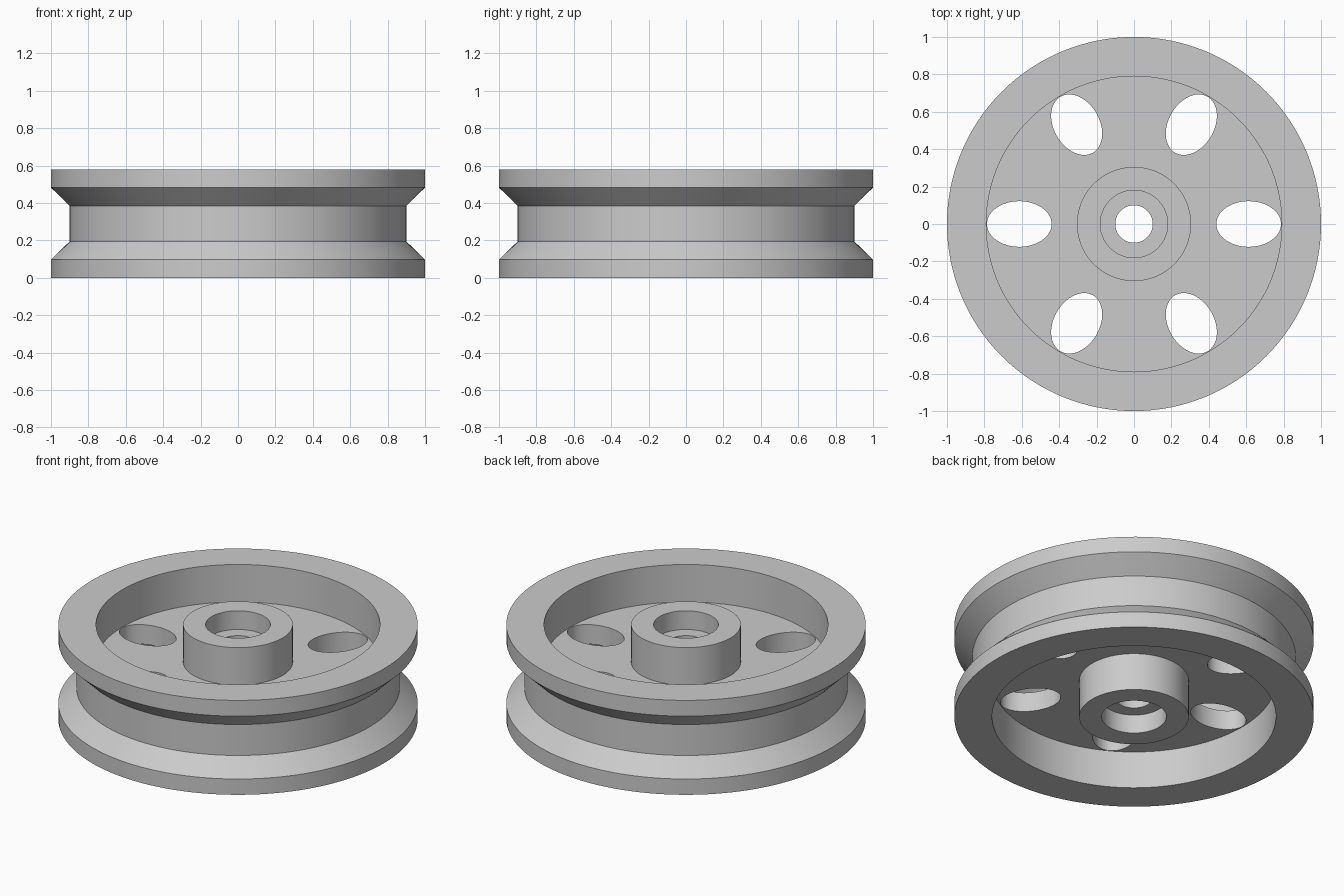
import bpy
import bmesh
import math
from mathutils import Matrix

cube = bpy.data.objects.get("Cube")
if cube:
    bpy.data.objects.remove(cube)

HEIGHT = 0.58
SEGMENTS = 128
HOLES = 6

grey = bpy.data.materials.new("light_grey")
grey.use_nodes = True
grey.diffuse_color = (0.6, 0.6, 0.6, 1)
grey.node_tree.nodes["Principled BSDF"].inputs["Base Color"].default_value = (0.6, 0.6, 0.6, 1)


def add_object(name, bm):
    bmesh.ops.recalc_face_normals(bm, faces=bm.faces)
    mesh = bpy.data.meshes.new(name)
    bm.to_mesh(mesh)
    bm.free()
    mesh.materials.append(grey)
    obj = bpy.data.objects.new(name, mesh)
    bpy.context.collection.objects.link(obj)
    return obj


def lathe(name, profile):
    """Turn a closed (radius, z) profile around the z axis."""
    bm = bmesh.new()
    verts = [bm.verts.new((r, 0, z)) for r, z in profile]
    edges = [bm.edges.new((v, verts[i - 1])) for i, v in enumerate(verts)]
    bmesh.ops.spin(bm, geom=verts + edges, axis=(0, 0, 1), cent=(0, 0, 0),
                   angle=math.tau, steps=SEGMENTS, use_merge=True)
    bmesh.ops.remove_doubles(bm, verts=bm.verts, dist=1e-5)
    return add_object(name, bm)


# Lower half of the section, from the groove floor in to the axle bore
lower = [(0.9, 0.195), (1.0, 0.097), (1.0, 0), (0.79, 0),   # groove and rim
         (0.79, 0.23), (0.305, 0.23),                       # web
         (0.305, 0), (0.18, 0), (0.18, 0.115), (0.1, 0.115)]  # hub
upper = [(r, HEIGHT - z) for r, z in reversed(lower)]
wheel = lathe("pulley_wheel", lower + upper)

# Ring of oval lightening holes through the web
bm = bmesh.new()
for i in range(HOLES):
    place = (Matrix.Rotation(math.tau * i / HOLES, 4, "Z")
             @ Matrix.Translation((0.613, 0, HEIGHT / 2))
             @ Matrix.Diagonal((0.173, 0.122, 1, 1)))
    bmesh.ops.create_cone(bm, cap_ends=True, segments=64, radius1=1, radius2=1,
                          depth=0.3, matrix=place)
cutter = add_object("hole_cutter", bm)
cutter.hide_render = True

cut = wheel.modifiers.new("holes", "BOOLEAN")
cut.operation = "DIFFERENCE"
cut.solver = "EXACT"
cut.object = cutter

bpy.ops.object.select_all(action="DESELECT")
wheel.select_set(True)
bpy.context.view_layer.objects.active = wheel
bpy.ops.object.modifier_apply(modifier=cut.name)
bpy.data.objects.remove(cutter)
bpy.ops.object.shade_smooth_by_angle(angle=math.radians(30))
